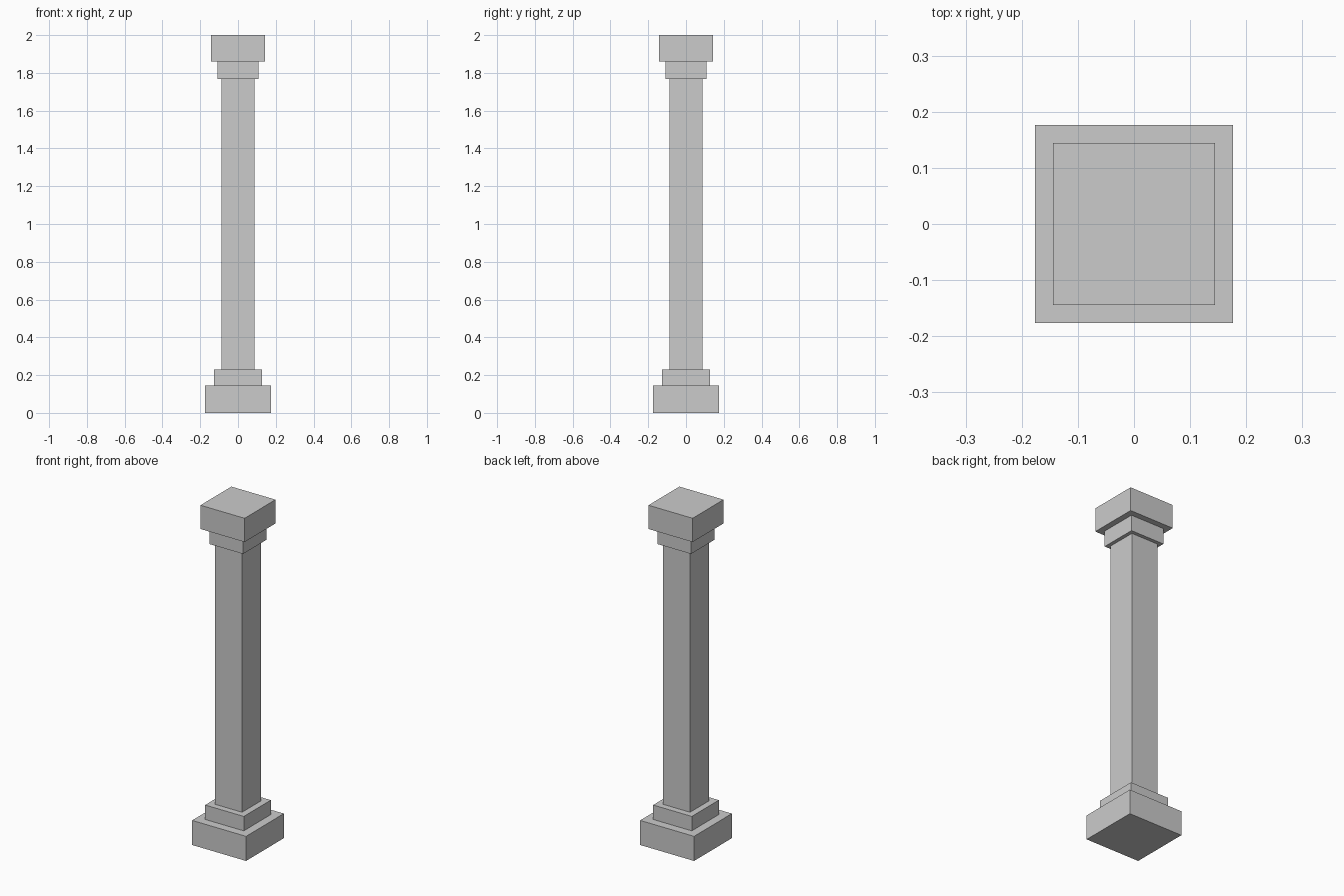
import bpy

if "Cube" in bpy.data.objects:
    bpy.data.objects.remove(bpy.data.objects["Cube"])

# Square blocks stacked bottom to top: name, half width, bottom z, top z
BLOCKS = [
    ("base_plinth", 0.176, 0.0, 0.145),
    ("base_step", 0.126, 0.145, 0.23),
    ("shaft", 0.088, 0.23, 1.767),
    ("capital_neck", 0.109, 1.767, 1.86),
    ("capital_slab", 0.144, 1.86, 2.0),
]


def add_block(name, half, z0, z1):
    bpy.ops.mesh.primitive_cube_add(size=1, location=(0, 0, (z0 + z1) / 2))
    block = bpy.context.object
    block.name = name
    block.scale = (2 * half, 2 * half, z1 - z0)
    bpy.ops.object.transform_apply(location=False, rotation=False, scale=True)


for spec in BLOCKS:
    add_block(*spec)
